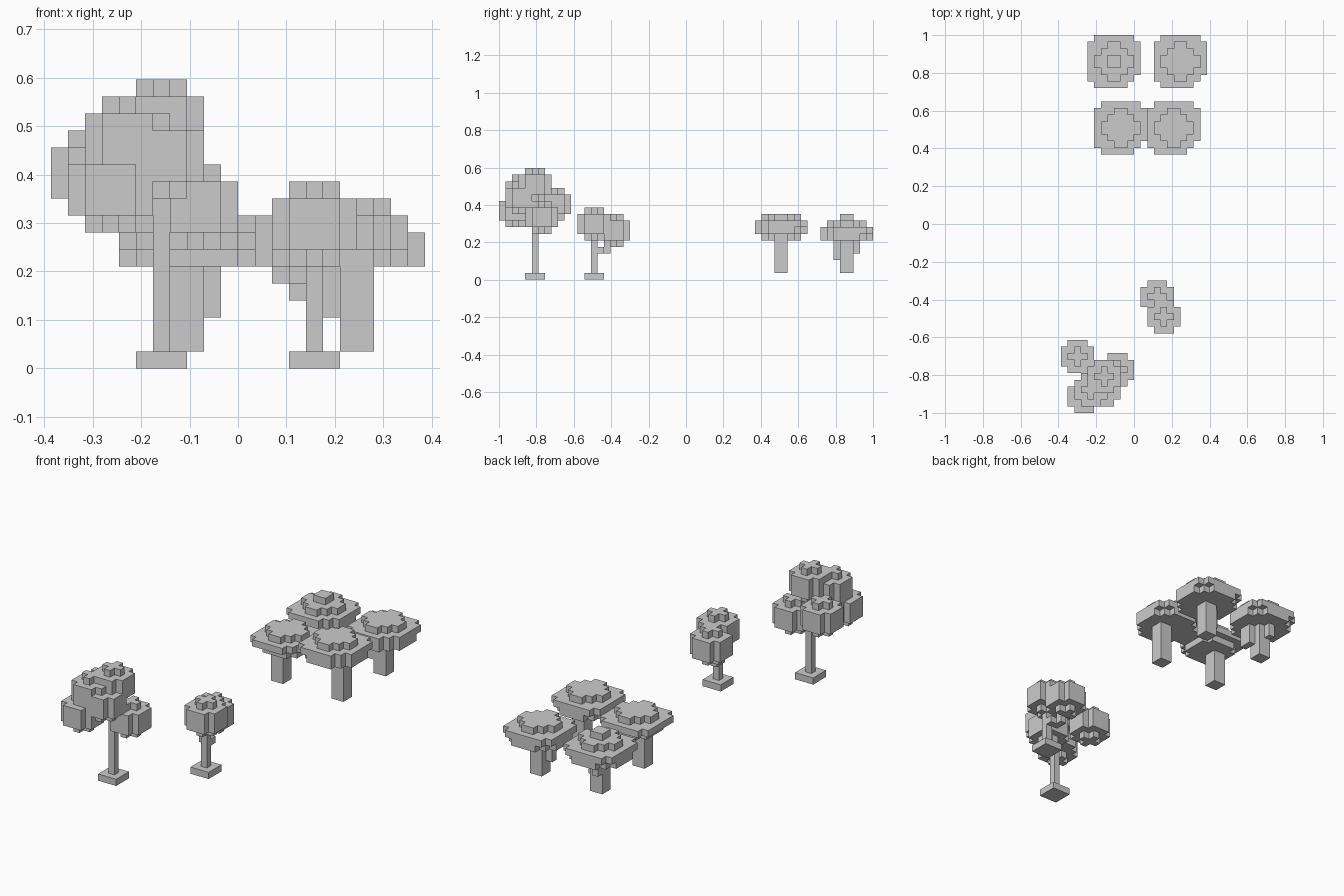
import bpy
import bmesh
from itertools import product
from mathutils import Vector

cube = bpy.data.objects.get("Cube")
if cube:
    bpy.data.objects.remove(cube, do_unlink=True)

UNIT = 2 / 57      # block size
Y_SHIFT = 28.5     # block count from the front edge to the middle

grey = bpy.data.materials.new("plain_grey")
grey.use_nodes = True
grey.diffuse_color = (0.6, 0.6, 0.6, 1)
grey.node_tree.nodes["Principled BSDF"].inputs["Base Color"].default_value = grey.diffuse_color


def box(x0, x1, y0, y1, z0, z1):
    return set(product(range(x0, x1), range(y0, y1), range(z0, z1)))


def disc(x, y, z, half, keep):
    """One square layer around a grid corner, kept where the rule holds."""
    return {c for c in box(x - half, x + half, y - half, y + half, z, z + 1)
            if keep(c[0] + 0.5 - x, c[1] + 0.5 - y)}


def puff(x, y, z):
    """Round leaf cluster five blocks across, centred on one block."""
    cells = set()
    for dx, dy, dz in product(range(-2, 3), repeat=3):
        flat = dx * dx + dy * dy
        if flat <= (1 if abs(dz) == 2 else 5):
            cells.add((x + dx, y + dy, z + dz))
    return cells


def build(name, cells):
    """Make the outer skin of a set of blocks."""
    bm = bmesh.new()
    points = {}

    def vert(p):
        key = tuple(round(v) for v in p)
        if key not in points:
            points[key] = bm.verts.new((key[0] * UNIT, (key[1] - Y_SHIFT) * UNIT, key[2] * UNIT))
        return points[key]

    for cell in cells:
        middle = Vector(cell) + Vector((0.5, 0.5, 0.5))
        for axis, sign in product(range(3), (-1, 1)):
            n = Vector((0, 0, 0))
            n[axis] = sign
            if tuple(int(a + b) for a, b in zip(cell, n)) in cells:
                continue
            u = Vector((n.y, n.z, n.x))
            v = n.cross(u)
            corners = [middle + (n + a * u + b * v) / 2
                       for a, b in ((1, 1), (-1, 1), (-1, -1), (1, -1))]
            quad = [vert(p) for p in corners]
            if bm.faces.get(quad) is None:
                bm.faces.new(quad)
    bmesh.ops.dissolve_limit(bm, angle_limit=0.01, verts=bm.verts[:], edges=bm.edges[:])
    mesh = bpy.data.meshes.new(name)
    bm.to_mesh(mesh)
    bm.free()
    mesh.materials.append(grey)
    obj = bpy.data.objects.new(name, mesh)
    bpy.context.collection.objects.link(obj)


def wide(a, b):
    """Brim layer with clipped corners, one clipped deeper."""
    return abs(a) + abs(b) < 7 and a - b < 6


def round_under(a, b):
    return a * a + b * b < 17


def small_under(a, b):
    return abs(a) + abs(b) < 5


def round_top(a, b):
    return a * a + b * b < 8


# Flat trees at the back: canopy centre, canopy base, size and rule of the under layer
flat_trees = {
    "back_right": (-3, 53, 6, 4, round_under),
    "back_left": (7, 53, 6, 4, round_under),
    "middle_right": (-2, 43, 6, 3, small_under),
    "middle_left": (6, 43, 7, 4, round_under),
}
for name, (x, y, z, half, under) in flat_trees.items():
    canopy = disc(x, y, z, half, under)
    canopy |= disc(x, y, z + 1, 4, wide)
    canopy |= disc(x, y, z + 2, 3, round_top)
    if name == "back_right":
        canopy |= box(x - 1, x + 1, y - 1, y + 1, z + 3, z + 4)
    build(name + "_canopy", canopy)

    tx = -3 if x < 0 else 7
    trunk = box(tx - 1, tx + 1, y - 1, y + 1, 1, z)
    if name == "back_right":
        trunk |= box(-2, -1, 51, 53, 3, 6) | box(-4, -3, 54, 55, 4, 6)
    if name == "back_left":
        trunk |= box(5, 6, 52, 53, 3, 6)
    build(name + "_trunk", trunk)

# Tall tree at the front
tall_leaves = (puff(-5, 5, 14) | puff(-7, 3, 13) | puff(-5, 3, 12)
               | puff(-8, 2, 10) | puff(-9, 8, 11) | puff(-3, 6, 9))
build("tall_tree_leaves", tall_leaves)
tall_wood = box(-6, -3, 4, 7, 0, 1) | box(-5, -4, 5, 6, 1, 12) | box(-8, -5, 5, 6, 9, 10)
build("tall_tree_trunk", tall_wood - tall_leaves)

# Small tree at the front
small_leaves = puff(4, 14, 8) | puff(3, 17, 7)
build("small_tree_leaves", small_leaves)
small_wood = box(3, 6, 13, 16, 0, 1) | box(4, 5, 14, 15, 1, 6)
small_wood |= box(3, 5, 15, 16, 4, 5) | box(3, 4, 16, 17, 4, 6)
build("small_tree_trunk", small_wood - small_leaves)
